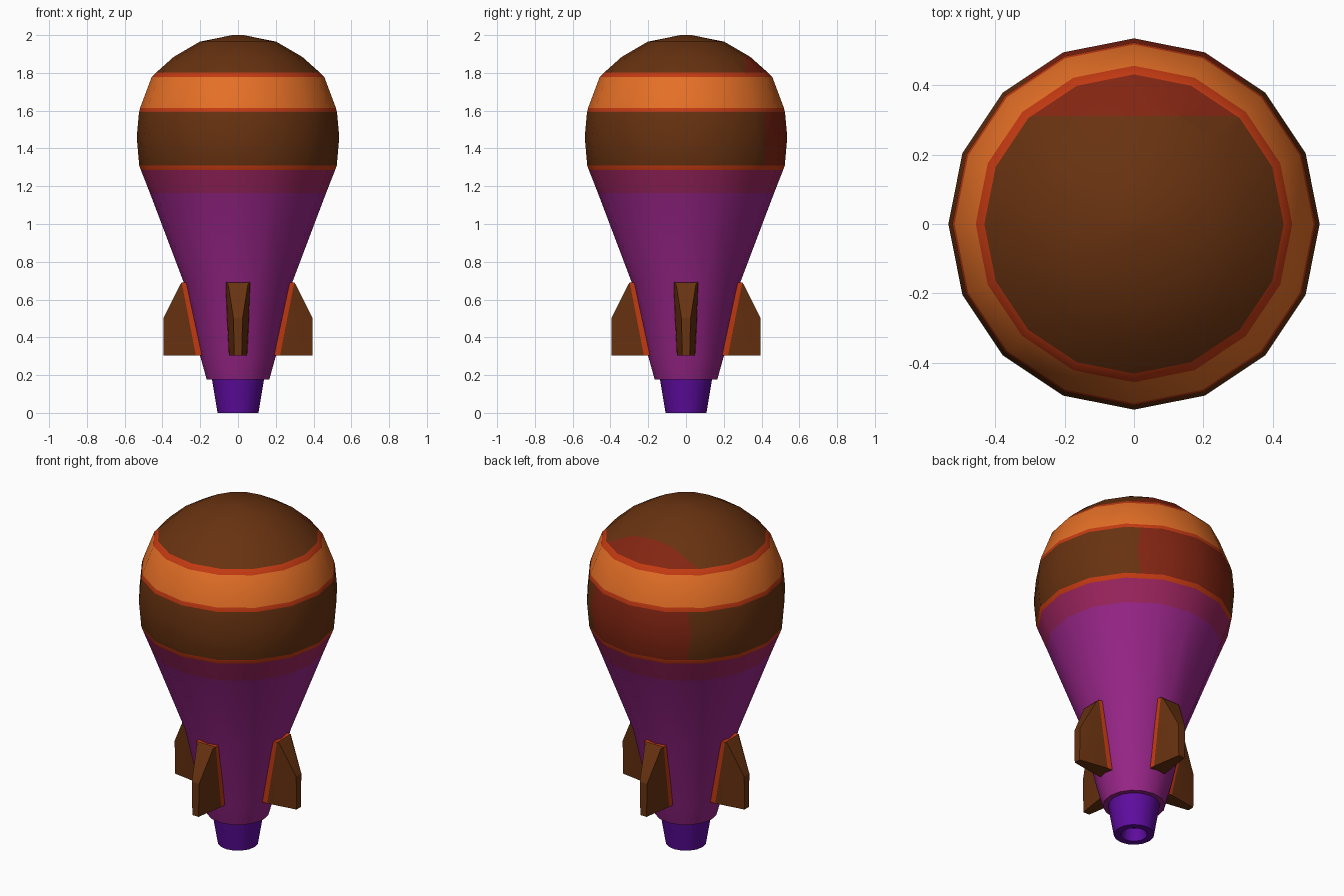
import bpy, bmesh, math
from mathutils import Matrix

if "Cube" in bpy.data.objects:
    bpy.data.objects.remove(bpy.data.objects["Cube"])

def material(name, r, g, b):
    lin = [((c / 255 + 0.055) / 1.055) ** 2.4 if c > 10 else c / 255 / 12.92 for c in (r, g, b)]
    m = bpy.data.materials.new(name)
    m.diffuse_color = (*lin, 1)
    m.use_nodes = True
    m.node_tree.nodes["Principled BSDF"].inputs["Base Color"].default_value = m.diffuse_color
    return m

BROWN = material("brown", 104, 50, 16)
RED = material("dark red", 131, 37, 18)
ORANGE = material("orange", 228, 111, 38)
TRIM = material("orange red", 196, 58, 18)
MAGENTA = material("magenta", 152, 37, 136)
PINK = material("raspberry", 156, 36, 94)
PURPLE = material("purple", 94, 12, 158)

def finish(bm, name, mats, angle=35):
    bmesh.ops.recalc_face_normals(bm, faces=bm.faces[:])
    me = bpy.data.meshes.new(name)
    bm.to_mesh(me)
    bm.free()
    for m in mats:
        me.materials.append(m)
    ob = bpy.data.objects.new(name, me)
    bpy.context.collection.objects.link(ob)
    bpy.ops.object.select_all(action='DESELECT')
    ob.select_set(True)
    bpy.context.view_layer.objects.active = ob
    bpy.ops.object.shade_smooth_by_angle(angle=math.radians(angle))
    return ob

def lathe(profile, colours, n=16):
    """Spin (radius, z) points about z; colours gives a material index per segment."""
    bm = bmesh.new()
    rings = []
    for r, z in profile:
        if r == 0:
            rings.append([bm.verts.new((0, 0, z))] * n)
        else:
            rings.append([bm.verts.new((r * math.cos(2 * math.pi * i / n),
                                        r * math.sin(2 * math.pi * i / n), z)) for i in range(n)])
    for a, b, c in zip(rings, rings[1:], colours):
        for i in range(n):
            j = (i + 1) % n
            quad = list(dict.fromkeys((a[i], a[j], b[j], b[i])))
            bm.faces.new(quad).material_index = c
    return bm

# Shell: striped round head flowing into the tapering body
shell = [(0, 2.0), (0.03, 2.0), (0.203, 1.965), (0.34, 1.885), (0.432, 1.803), (0.457, 1.778),
         (0.518, 1.615), (0.524, 1.592), (0.536, 1.46), (0.523, 1.31), (0.514, 1.285),
         (0.466, 1.163), (0.287, 0.69), (0.2, 0.3), (0.166, 0.178), (0.12, 0.178)]
bm = lathe(shell, [0, 0, 0, 0, 2, 3, 2, 0, 0, 2, 4, 5, 5, 5, 5])

# Red patches at the back of the two brown zones
for zmin, zmax, y in ((1.8, 2.1, 0.312), (1.3, 1.6, 0.416)):
    def zone():
        return [f for f in bm.faces if f.material_index == 0
                and zmin < f.calc_center_median().z < zmax]
    faces = zone()
    geom = set(faces)
    for f in faces:
        geom.update(f.edges, f.verts)
    bmesh.ops.bisect_plane(bm, geom=list(geom), dist=1e-4, plane_co=(0, y, 0), plane_no=(0, 1, 0))
    for f in zone():
        if f.calc_center_median().y > y:
            f.material_index = 1
finish(bm, "body_shell", [BROWN, RED, TRIM, ORANGE, PINK, MAGENTA])

# Hollow nozzle
bm = lathe([(0.14, 0.19), (0.108, 0), (0.07, 0), (0.055, 0.07), (0, 0.07)], [0] * 4)
finish(bm, "nozzle", [PURPLE])

# Four tapered fins with a coloured root
def fin(name, turn):
    bm = bmesh.new()
    # (radius, half width, z) for upper, middle and lower corner of each section
    sections = [[(0.23, 0.066, 0.695), (0.20, 0.06, 0.5), (0.15, 0.05, 0.305)],
                [(0.298, 0.064, 0.69), (0.261, 0.056, 0.5), (0.223, 0.047, 0.305)],
                [(0.306, 0.052, 0.68), (0.395, 0.024, 0.5), (0.395, 0.02, 0.305)]]
    loops = []
    for s in sections:
        left = [bm.verts.new((r, w, z)) for r, w, z in s]
        right = [bm.verts.new((r, -w, z)) for r, w, z in s]
        loops.append(left + right[::-1])
    for k in range(2):
        a, b = loops[k], loops[k + 1]
        for i in range(6):
            j = (i + 1) % 6
            f = bm.faces.new((a[i], a[j], b[j], b[i]))
            f.material_index = 1 if k == 0 and i != 2 else 0
    for lp in (loops[0], loops[2]):
        bm.faces.new((lp[0], lp[1], lp[4], lp[5]))
        bm.faces.new((lp[1], lp[2], lp[3], lp[4]))
    bm.transform(Matrix.Rotation(turn, 4, 'Z'))
    finish(bm, name, [BROWN, TRIM], 25)

for i, side in enumerate(("right", "back", "left", "front")):
    fin(side + "_fin", i * math.pi / 2)
